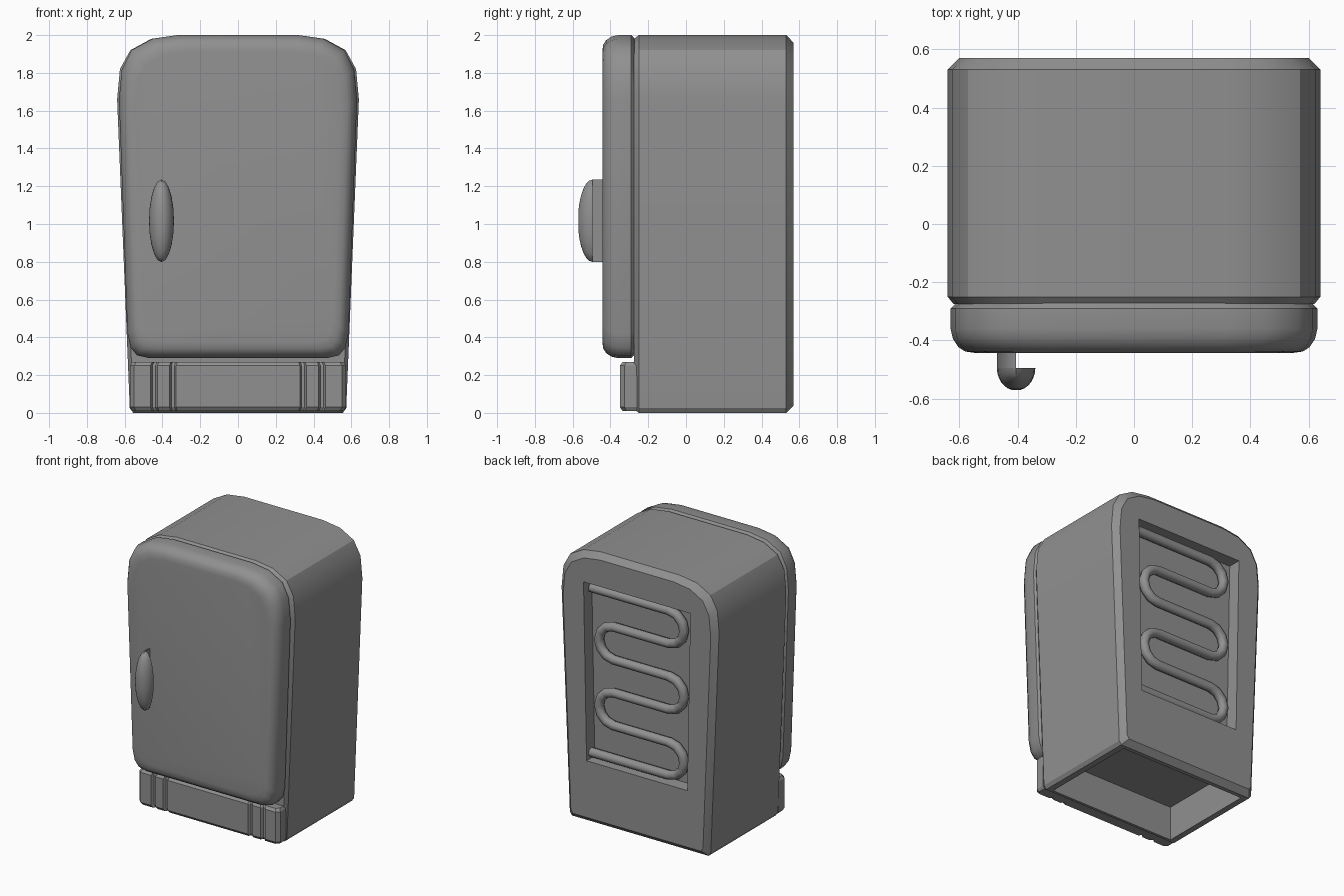
import bpy, bmesh, math

if "Cube" in bpy.data.objects:
    bpy.data.objects.remove(bpy.data.objects["Cube"], do_unlink=True)

GREY = (0.28, 0.28, 0.28, 1)
grey = bpy.data.materials.new("plain_grey")
grey.use_nodes = True
grey.diffuse_color = GREY
grey.node_tree.nodes["Principled BSDF"].inputs["Base Color"].default_value = GREY


def select(obj):
    bpy.ops.object.select_all(action='DESELECT')
    obj.select_set(True)
    bpy.context.view_layer.objects.active = obj


def smooth(obj, degrees):
    select(obj)
    bpy.ops.object.shade_smooth_by_angle(angle=math.radians(degrees))


def loft(name, loops):
    """Skin equal-length point loops and cap both ends."""
    bm = bmesh.new()
    rings = [[bm.verts.new(p) for p in loop] for loop in loops]
    n = len(rings[0])
    for a, b in zip(rings, rings[1:]):
        for i in range(n):
            j = (i + 1) % n
            bm.faces.new((a[i], a[j], b[j], b[i]))
    bm.faces.new(rings[0])
    bm.faces.new(rings[-1])
    bmesh.ops.recalc_face_normals(bm, faces=bm.faces)
    mesh = bpy.data.meshes.new(name)
    bm.to_mesh(mesh)
    bm.free()
    mesh.materials.append(grey)
    obj = bpy.data.objects.new(name, mesh)
    bpy.context.collection.objects.link(obj)
    return obj


def mirrored(half):
    return half + [(-x, z) for x, z in reversed(half)]


def slab(name, half, levels):
    """Upright outline stacked along y; each level is (y, inset)."""
    outline = mirrored(half)
    w = max(x for x, z in outline)
    top, low = max(z for x, z in outline), min(z for x, z in outline)
    mid, h = (top + low) / 2, (top - low) / 2
    return loft(name, [[(x * (w - d) / w, y, mid + (z - mid) * (h - d) / h)
                        for x, z in outline] for y, d in levels])


def cut(obj, cutter):
    cutter.hide_render = True
    select(obj)
    mod = obj.modifiers.new("recess", 'BOOLEAN')
    mod.operation = 'DIFFERENCE'
    mod.solver = 'EXACT'
    mod.object = cutter
    bpy.ops.object.modifier_apply(modifier=mod.name)
    bpy.data.objects.remove(cutter, do_unlink=True)


# Cabinet, wider at the shoulders
body = slab("cabinet",
            [(0.555, 0), (0.573, 0.025), (0.64, 1.66), (0.625, 1.82),
             (0.57, 1.92), (0.46, 1.98), (0.32, 2.0)],
            [(0.57, 0.04), (0.53, 0), (-0.25, 0), (-0.275, 0.02)])

# Recess for the coil in the back
cut(body, slab("back_cutter", [(0.415, 0.45), (0.44, 1.77)],
               [(0.48, 0.01), (0.70, 0)]))

# Hollow underside
cut(body, slab("base_cutter", [(0.51, -0.2), (0.51, 0.25)],
               [(-0.23, 0), (0.5, 0)]))
smooth(body, 30)

# Door with a soft front edge
door = slab("door",
            [(0.47, 0.29), (0.535, 0.305), (0.568, 0.345), (0.585, 0.42),
             (0.63, 1.66), (0.615, 1.82), (0.565, 1.92), (0.455, 1.98), (0.32, 2.0)],
            [(-0.27, 0.02), (-0.29, 0), (-0.36, 0), (-0.395, 0.008),
             (-0.423, 0.027), (-0.438, 0.05), (-0.443, 0.085)])
smooth(door, 40)

# Kick plate with vertical grooves
FRONT, BACK = -0.35, -0.26
right_half = []
for gx in (0.345, 0.445):
    right_half += [(gx - 0.018, FRONT), (gx - 0.008, FRONT + 0.02),
                   (gx + 0.008, FRONT + 0.02), (gx + 0.018, FRONT)]
right_half += [(0.55, FRONT), (0.572, FRONT + 0.025), (0.572, BACK)]
plan = mirrored(right_half)
loft("kick_plate", [[(x * (1 - d), BACK + (y - BACK) * (1 - 8 * d), z) for x, y in plan]
                    for z, d in ((0.01, 0.02), (0.03, 0), (0.25, 0), (0.27, 0.02))])

# Handle: domed grip standing on a half-width stem
HX, HY, HZ, RX, RY, RZ = -0.405, -0.495, 1.017, 0.066, 0.077, 0.218


def ellipse(y, scale, start, sweep, steps):
    turns = [start + sweep * i / steps for i in range(steps)]
    return [(HX + RX * scale * math.cos(a), y, HZ + RZ * scale * math.sin(a))
            for a in turns]


dome = [i * math.pi / 14 for i in range(7)]
grip = loft("handle_grip", [ellipse(HY - RY * math.sin(a), math.cos(a), 0, math.tau, 20)
                            for a in dome])
smooth(grip, 40)
stem = loft("handle_stem", [ellipse(y, 1, math.pi / 2, math.pi * 1.1, 11)
                            for y in (HY, -0.43)])
smooth(stem, 40)

# Serpentine cooling coil
ROWS, TOP, GAP, BEND = 6, 1.71, 0.242, 0.225
path = [(0.41, TOP)]
for row in range(ROWS - 1):
    side = -1 if row % 2 == 0 else 1
    centre = TOP - GAP * (row + 0.5)
    for i in range(7):
        a = math.pi * (0.5 - i / 6)
        path.append((side * (BEND + GAP / 2 * math.cos(a)),
                     centre + GAP / 2 * math.sin(a)))
path.append((0.41, TOP - GAP * (ROWS - 1)))

curve = bpy.data.curves.new("cooling_coil", 'CURVE')
curve.dimensions = '3D'
curve.bevel_depth = 0.034
curve.bevel_resolution = 2
curve.use_fill_caps = True
spline = curve.splines.new('POLY')
spline.points.add(len(path) - 1)
for point, (x, z) in zip(spline.points, path):
    point.co = (x, 0.515, z, 1)
curve.materials.append(grey)
coil = bpy.data.objects.new("cooling_coil", curve)
bpy.context.collection.objects.link(coil)
select(coil)
bpy.ops.object.convert(target='MESH')
smooth(bpy.context.view_layer.objects.active, 50)
